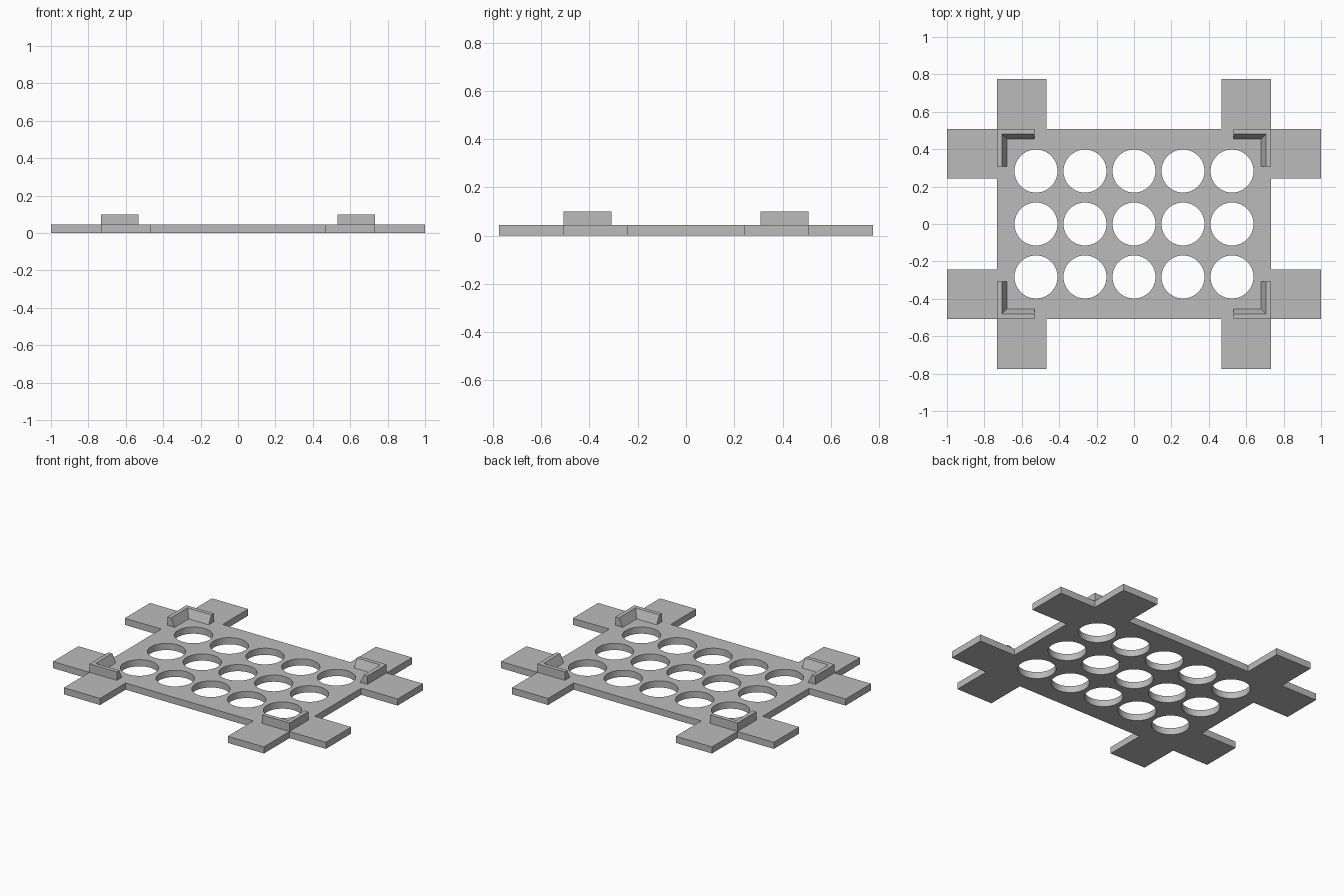
import bpy
import bmesh

THICK = 0.044      # plate thickness
WALL_TOP = 0.1     # top of the corner brackets
BODY_X, BODY_Y = 0.733, 0.508
QUADRANTS = [(1, 1), (-1, 1), (-1, -1), (1, -1)]

default = bpy.data.objects.get("Cube")
if default:
    bpy.data.objects.remove(default, do_unlink=True)

grey = bpy.data.materials.new("mid grey")
grey.use_nodes = True
grey.diffuse_color = (0.5, 0.5, 0.5, 1)
grey.node_tree.nodes["Principled BSDF"].inputs["Base Color"].default_value = (0.5, 0.5, 0.5, 1)


def prism(name, bottom, top, z0, z1):
    """Solid between two matching outlines."""
    bm = bmesh.new()
    low = [bm.verts.new((x, y, z0)) for x, y in bottom]
    high = [bm.verts.new((x, y, z1)) for x, y in top]
    bm.faces.new(low)
    bm.faces.new(high)
    n = len(low)
    for i in range(n):
        j = (i + 1) % n
        bm.faces.new((low[i], low[j], high[j], high[i]))
    bmesh.ops.recalc_face_normals(bm, faces=bm.faces)
    mesh = bpy.data.meshes.new(name)
    bm.to_mesh(mesh)
    bm.free()
    mesh.materials.append(grey)
    obj = bpy.data.objects.new(name, mesh)
    bpy.context.collection.objects.link(obj)
    return obj


# Base plate with two tabs at every corner
quarter = [(BODY_X, 0.243), (1, 0.243), (1, BODY_Y), (BODY_X, BODY_Y),
           (BODY_X, 0.775), (0.468, 0.775), (0.468, BODY_Y)]
outline = []
for sx, sy in QUADRANTS:
    corner = [(x * sx, y * sy) for x, y in quarter]
    outline += corner if sx * sy > 0 else corner[::-1]
plate = prism("base_plate", outline, outline, 0, THICK)

# Grid of round holes
bm = bmesh.new()
for col in range(-2, 3):
    for row in range(-1, 2):
        made = bmesh.ops.create_cone(bm, cap_ends=True, segments=64, radius1=0.115,
                                     radius2=0.115, depth=0.3)
        bmesh.ops.translate(bm, verts=made["verts"], vec=(col * 0.262, row * 0.283, 0))
cutter_mesh = bpy.data.meshes.new("hole_cutter")
bm.to_mesh(cutter_mesh)
bm.free()
cutter = bpy.data.objects.new("hole_cutter", cutter_mesh)
cutter.hide_render = True
bpy.context.collection.objects.link(cutter)

cut = plate.modifiers.new("holes", "BOOLEAN")
cut.operation = "DIFFERENCE"
cut.solver = "EXACT"
cut.object = cutter
bpy.ops.object.select_all(action="DESELECT")
bpy.context.view_layer.objects.active = plate
plate.select_set(True)
bpy.ops.object.modifier_apply(modifier=cut.name)
bpy.data.objects.remove(cutter, do_unlink=True)
bpy.ops.object.shade_smooth_by_angle()


# L-shaped corner brackets whose inner sides slope outward to the top
def bracket_outline(sx, sy, width, length=0.2):
    pts = [(0, 0), (length, 0), (length, width), (width, width), (width, length), (0, length)]
    return [(sx * (BODY_X - x), sy * (BODY_Y - y)) for x, y in pts]


for sx, sy in QUADRANTS:
    name = ("back" if sy > 0 else "front") + ("_left" if sx > 0 else "_right") + "_bracket"
    prism(name, bracket_outline(sx, sy, 0.053), bracket_outline(sx, sy, 0.027), THICK, WALL_TOP)
